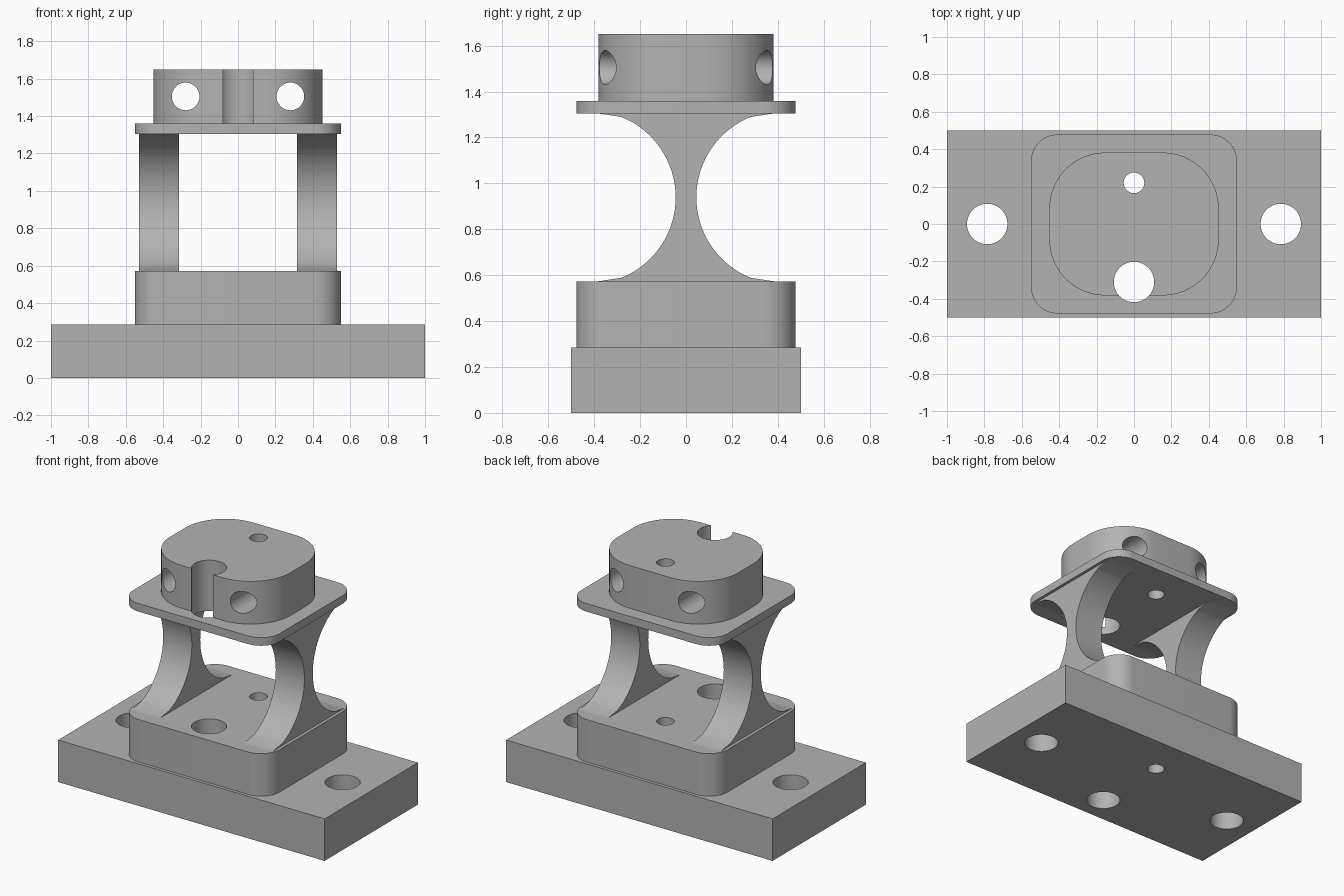
import bpy, math
from math import pi, cos, sin

if "Cube" in bpy.data.objects:
    bpy.data.objects.remove(bpy.data.objects["Cube"], do_unlink=True)

grey = bpy.data.materials.new("plain_grey")
grey.use_nodes = True
colour = (0.45, 0.45, 0.45, 1)
grey.diffuse_color = colour
grey.node_tree.nodes["Principled BSDF"].inputs["Base Color"].default_value = colour


def prism(name, outline, to_3d, lo, hi):
    """Extrude a closed 2D outline from lo to hi; to_3d places each point."""
    n = len(outline)
    verts = [to_3d(a, b, h) for h in (lo, hi) for a, b in outline]
    faces = [tuple(range(n))[::-1], tuple(range(n, 2 * n))]
    faces += [(i, (i + 1) % n, n + (i + 1) % n, n + i) for i in range(n)]
    mesh = bpy.data.meshes.new(name)
    mesh.from_pydata(verts, [], faces)
    mesh.materials.append(grey)
    obj = bpy.data.objects.new(name, mesh)
    bpy.context.collection.objects.link(obj)
    return obj


def upright(a, b, h):
    return (a, b, h)


def sideways(a, b, h):
    return (h, a, b)


def rounded_rect(hx, hy, r, steps=16):
    pts = []
    for k, (sx, sy) in enumerate(((1, 1), (-1, 1), (-1, -1), (1, -1))):
        for i in range(steps + 1):
            t = (k + i / steps) * pi / 2
            pts.append((sx * (hx - r) + r * cos(t), sy * (hy - r) + r * sin(t)))
    return pts


def drill(obj, location, radius, rotation=(0, 0, 0)):
    """Cut a round through-hole and discard the cutter."""
    bpy.ops.mesh.primitive_cylinder_add(vertices=64, radius=radius, depth=4,
                                        location=location, rotation=rotation)
    cutter = bpy.context.object
    cutter.hide_render = True
    mod = obj.modifiers.new("hole", 'BOOLEAN')
    mod.operation, mod.solver, mod.object = 'DIFFERENCE', 'EXACT', cutter
    bpy.context.view_layer.objects.active = obj
    bpy.ops.object.modifier_apply(modifier=mod.name)
    bpy.data.objects.remove(cutter, do_unlink=True)


# Heights of the stacked layers
BASE, BLOCK, PLATE, HEAD, TOP = 0.285, 0.573, 1.305, 1.36, 1.65

# Stack of slabs
base = prism("base", [(-1, -.5), (1, -.5), (1, .5), (-1, .5)], upright, 0, BASE)
block_outline = rounded_rect(0.55, 0.478, 0.14)
block = prism("lower_block", block_outline, upright, BASE, BLOCK)
plate = prism("upper_plate", block_outline, upright, PLATE, HEAD)
head = prism("head", rounded_rect(0.453, 0.382, 0.3), upright, HEAD, TOP)

# Waisted side walls: circular scoops front and back
mid, r, waist = (BLOCK + PLATE) / 2, 0.378, 0.045
arc = [(waist + r - r * cos(t), mid + r * sin(t))
       for t in (math.radians(-68 + 136 * i / 32) for i in range(33))]
right_half = [(0.385, BLOCK)] + arc + [(0.385, PLATE)]
profile = right_half + [(-y, z) for y, z in reversed(right_half)]
left_wall = prism("left_wall", profile, sideways, 0.315, 0.53)
right_wall = prism("right_wall", profile, sideways, -0.53, -0.315)

# Mounting holes in the base
for x in (-0.785, 0.785):
    drill(base, (x, 0, 0), 0.108)

# Vertical bores through every slab; the front one opens the head into a slot
for part in (base, block, plate, head):
    drill(part, (0, 0.22, 1), 0.055)
    drill(part, (0, -0.31, 1), 0.108)

# Cross holes through the head, front to back
for x in (-0.28, 0.28):
    drill(head, (x, 0, 1.505), 0.074, (pi / 2, 0, 0))

# Smooth the curves, keep the edges sharp
bpy.ops.object.select_all(action='DESELECT')
for part in (base, block, plate, head, left_wall, right_wall):
    part.select_set(True)
    bpy.context.view_layer.objects.active = part
bpy.ops.object.shade_smooth_by_angle(angle=math.radians(30))
